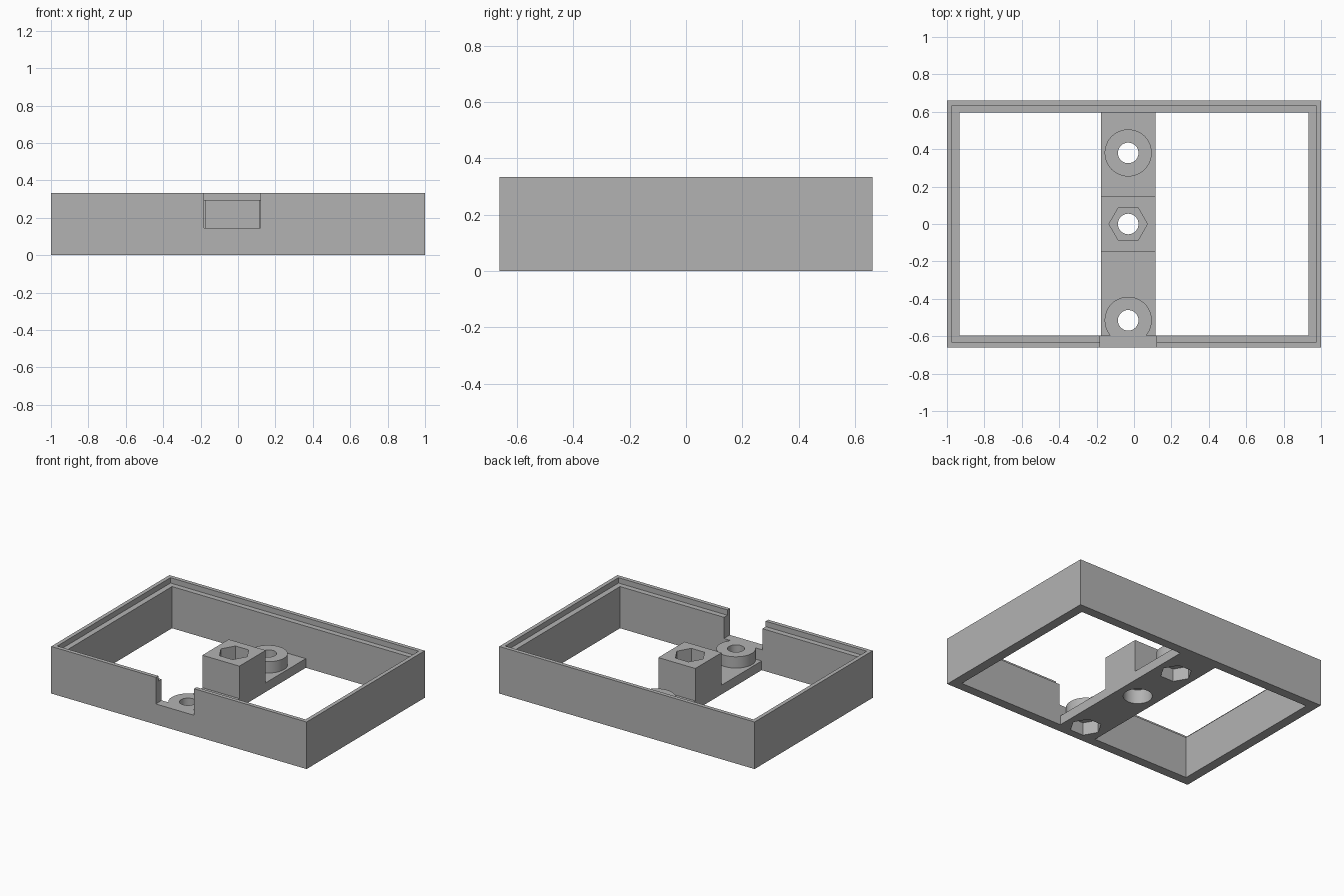
import bpy
from math import radians

old = bpy.data.objects.get("Cube")
if old:
    bpy.data.objects.remove(old, do_unlink=True)

grey = bpy.data.materials.new("plain grey")
grey.use_nodes = True
grey.diffuse_color = (0.45, 0.45, 0.45, 1)
grey.node_tree.nodes["Principled BSDF"].inputs["Base Color"].default_value = (0.45, 0.45, 0.45, 1)


def finish(name):
    obj = bpy.context.object
    obj.name = name
    obj.data.materials.append(grey)
    return obj


def box(name, x0, x1, y0, y1, z0, z1):
    bpy.ops.mesh.primitive_cube_add(size=1, location=((x0 + x1) / 2, (y0 + y1) / 2, (z0 + z1) / 2))
    bpy.context.object.scale = (x1 - x0, y1 - y0, z1 - z0)
    bpy.ops.object.transform_apply(location=True, scale=True)
    return finish(name)


def prism(name, y, radius, z0, z1, sides=48):
    # Hexagons get their points on the x axis
    turn = radians(90) if sides == 6 else 0
    bpy.ops.mesh.primitive_cylinder_add(vertices=sides, radius=radius, depth=z1 - z0,
                                        location=(BAR_X, y, (z0 + z1) / 2), rotation=(0, 0, turn))
    bpy.ops.object.transform_apply(location=True, rotation=True)
    return finish(name)


def combine(target, tool, operation):
    mod = target.modifiers.new(operation, 'BOOLEAN')
    mod.operation = operation
    mod.solver = 'EXACT'
    mod.object = tool
    bpy.context.view_layer.objects.active = target
    bpy.ops.object.modifier_apply(modifier=mod.name)
    bpy.data.objects.remove(tool, do_unlink=True)


BAR_X = -0.031
HEIGHT, LEDGE, BOSS_TOP, BAR_TOP = 0.333, 0.295, 0.145, 0.065
BAR = (BAR_X - 0.145, BAR_X + 0.145)
BOSSES = (0.38, -0.515)

# Rectangular frame with a stepped rim and a front notch
tray = box("tray_frame", -1, 1, -0.661, 0.661, 0, HEIGHT)
for cutter in (box("opening", -0.933, 0.933, -0.595, 0.595, -0.1, 0.5),
               box("rim_step", -0.972, 0.972, -0.633, 0.633, LEDGE, 0.5),
               box("notch", BAR_X - 0.15, BAR_X + 0.15, -0.8, -0.5, BOSS_TOP, 0.5)):
    combine(tray, cutter, 'DIFFERENCE')

# Cross bar, round bosses and centre block
combine(tray, box("cross_bar", *BAR, -0.63, 0.63, 0, BAR_TOP), 'UNION')
for y in BOSSES:
    combine(tray, prism("boss", y, 0.126, 0.02, BOSS_TOP), 'UNION')
combine(tray, box("centre_block", *BAR, -0.147, 0.147, 0.02, LEDGE), 'UNION')

# Screw holes, with nut pockets below the bosses
for y in BOSSES:
    combine(tray, prism("screw_hole", y, 0.055, -0.1, 0.5), 'DIFFERENCE')
    combine(tray, prism("nut_pocket", y, 0.103, -0.1, 0.09, 6), 'DIFFERENCE')

# Centre hole, with a nut pocket above and a round recess below
combine(tray, prism("centre_hole", 0, 0.055, -0.1, 0.5), 'DIFFERENCE')
combine(tray, prism("centre_nut_pocket", 0, 0.103, 0.2, 0.5, 6), 'DIFFERENCE')
combine(tray, prism("head_recess", 0, 0.093, -0.1, 0.1), 'DIFFERENCE')

bpy.ops.object.select_all(action='DESELECT')
tray.select_set(True)
bpy.context.view_layer.objects.active = tray
bpy.ops.object.shade_smooth_by_angle(angle=radians(30))
